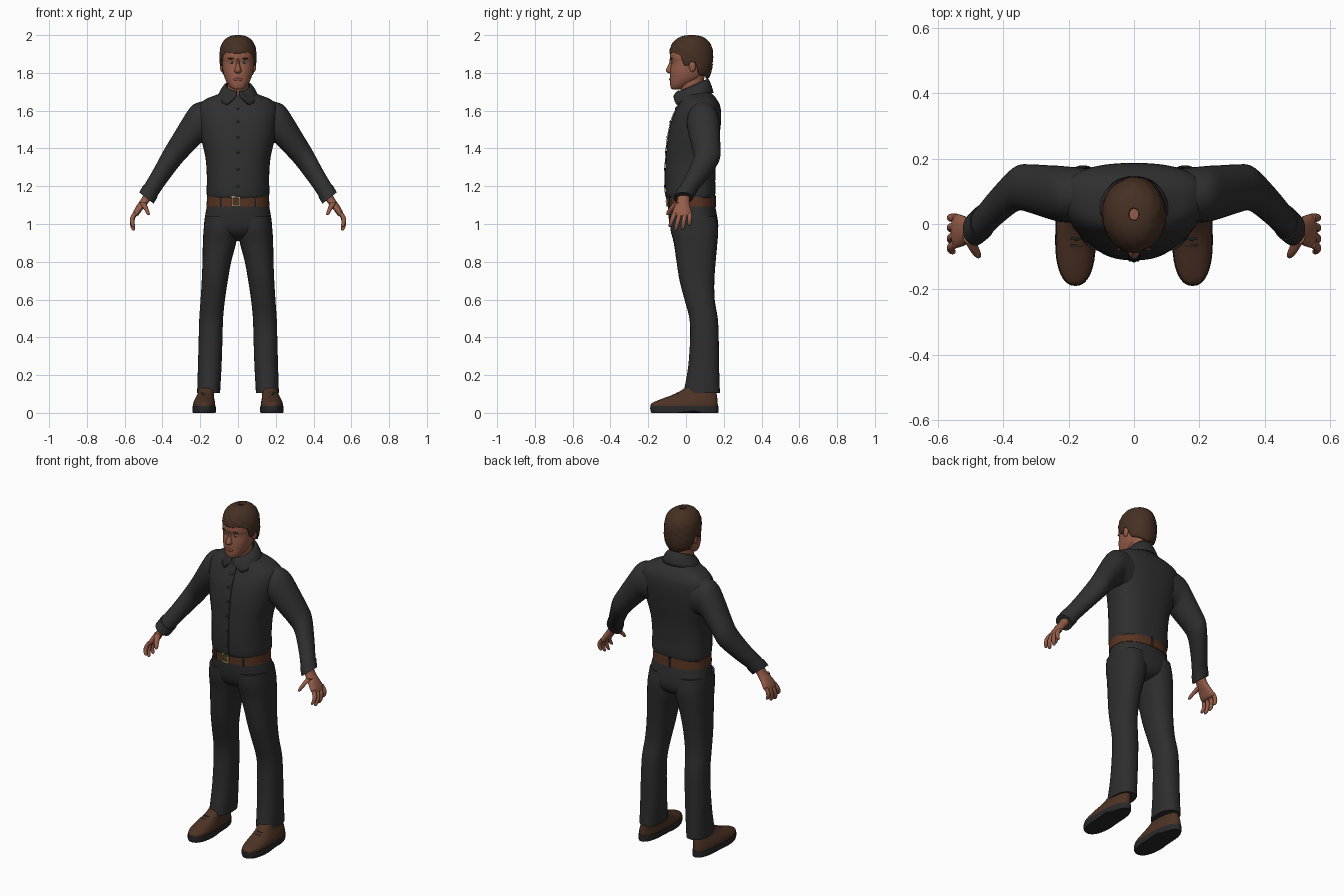
import bpy, bmesh, math
from mathutils import Vector

def material(name, r, g, b):
    m = bpy.data.materials.new(name)
    m.diffuse_color = (r, g, b, 1)
    return m

SKIN = material("skin", .30, .108, .066)
LIPS = material("lip", .22, .07, .05)
HAIR = material("hair brown", .062, .030, .017)
SHIRT = material("shirt charcoal", .029, .029, .030)
CLOTH = material("trouser charcoal", .027, .027, .028)
LEATHER = material("shoe brown", .075, .033, .018)
RUBBER = material("sole black", .022, .022, .024)
BELT = material("belt brown", .10, .034, .016)
BRASS = material("buckle brass", .40, .32, .15)
WHITE = material("eye white", .42, .42, .42)

# ---------- helpers ----------
def spline(rows, k=4):
    """Catmull-Rom interpolation through rows of numbers."""
    out = []
    for i in range(len(rows) - 1):
        a, b, c, d = rows[max(i - 1, 0)], rows[i], rows[i + 1], rows[min(i + 2, len(rows) - 1)]
        for s in range(k):
            t = s / k
            out.append([.5 * (2*q + (r - p)*t + (2*p - 5*q + 4*r - s4)*t*t + (3*q - p - 3*r + s4)*t**3)
                        for p, q, r, s4 in zip(a, b, c, d)])
    return out + [list(rows[-1])]

def table(x, pts):
    for (a, p), (b, q) in zip(pts, pts[1:]):
        if x <= b:
            return p + (q - p) * (x - a) / (b - a)
    return pts[-1][1]

def power(v, n):
    return math.copysign(abs(v) ** (2 / n), v)

def skin_rings(name, rings, mat, mirror=False, caps=True, closed=True):
    bm = bmesh.new()
    vs = [[bm.verts.new(p) for p in ring] for ring in rings]
    n = len(rings[0])
    for lo, hi in zip(vs, vs[1:]):
        for j in range(n if closed else n - 1):
            bm.faces.new((lo[j], lo[(j + 1) % n], hi[(j + 1) % n], hi[j]))
    if caps:
        bm.faces.new(vs[0])
        bm.faces.new(vs[-1])
    bmesh.ops.recalc_face_normals(bm, faces=bm.faces)
    return finish(name, bm, mat, mirror)

def finish(name, bm, mat, mirror=False):
    me = bpy.data.meshes.new(name)
    bm.to_mesh(me)
    bm.free()
    ob = bpy.data.objects.new(name, me)
    bpy.context.collection.objects.link(ob)
    me.materials.append(mat)
    if mirror:
        ob.modifiers.new("mirror", 'MIRROR').use_clip = False
    return ob

def loft(name, rows, mat, mirror=False, n=2.3, f=.5, sides=32, k=4):
    """Stack of level sections: rows are (z, x centre, x radius, y front, y back)."""
    rings = []
    for z, xc, rx, yf, yb in spline(rows, k):
        yc = yf + (yb - yf) * f
        ring = []
        for j in range(sides):
            a = 2 * math.pi * j / sides
            s = power(math.sin(a), n)
            ring.append((xc + rx * power(math.cos(a), n), yc + s * (yb - yc if s > 0 else yc - yf), z))
        rings.append(ring)
    return skin_rings(name, rings, mat, mirror)

def blob(name, at, size, mat, mirror=False):
    bm = bmesh.new()
    bmesh.ops.create_uvsphere(bm, u_segments=16, v_segments=10, radius=1)
    for v in bm.verts:
        v.co = Vector(at) + Vector(c * s for c, s in zip(v.co, size))
    return finish(name, bm, mat, mirror)

def box(name, at, size, mat, mirror=False):
    bm = bmesh.new()
    bmesh.ops.create_cube(bm, size=1)
    for v in bm.verts:
        v.co = Vector(at) + Vector(c * s for c, s in zip(v.co, size))
    return finish(name, bm, mat, mirror)

# ---------- shirt ----------
TORSO = [(1.135, 0, .158, -.098, .145), (1.16, 0, .166, -.108, .155), (1.25, 0, .165, -.111, .155),
         (1.35, 0, .172, -.107, .161), (1.45, 0, .195, -.098, .175), (1.55, 0, .212, -.077, .186),
         (1.62, 0, .212, -.047, .182), (1.66, 0, .172, -.030, .163), (1.69, 0, .10, -.022, .138),
         (1.72, 0, .062, -.012, .11)]
loft("shirt_body", TORSO, SHIRT, n=2.4, f=.62, sides=48)

# sleeve sections from the silhouette: top x,z, bottom x,z, y centre, y radius
SLEEVE = [(.14, 1.655, .14, 1.42, .09, .08), (.205, 1.645, .19, 1.43, .09, .085),
          (.25, 1.62, .215, 1.41, .093, .085), (.30, 1.545, .25, 1.375, .10, .08),
          (.345, 1.47, .288, 1.335, .108, .074), (.39, 1.396, .325, 1.29, .108, .068),
          (.45, 1.285, .385, 1.21, .055, .058), (.497, 1.205, .428, 1.147, .005, .05),
          (.512, 1.175, .444, 1.12, -.01, .047)]

def sleeve(name, rows, grow=0):
    rings = []
    for xt, zt, xb, zb, yc, ry in spline(rows):
        mid = Vector(((xt + xb) / 2, yc, (zt + zb) / 2))
        up = Vector(((xt - xb) / 2, 0, (zt - zb) / 2))
        up += up.normalized() * grow
        rings.append([mid + up * math.cos(a) + Vector((0, (ry + grow) * math.sin(a), 0))
                      for a in (2 * math.pi * j / 32 for j in range(32))])
    skin_rings(name, rings, SHIRT, True)

sleeve("sleeve", SLEEVE)
sleeve("cuff", [SLEEVE[-2], (.52, 1.165, .45, 1.11, -.015, .047)], .004)

# folded collar, open at the front
def collar_ring(t):
    ring = []
    for d in range(6, 355, 6):
        a, m = math.radians(d), min(d, 360 - d)
        s, c = math.sin(a), math.cos(a)
        top = Vector((.064 * s, .042 - .074 * c, 1.737 - .033 * c))
        drop = table(m, [(0, .015), (32, .078), (60, .07), (110, .07), (180, .075)])
        low = Vector((.112 * s, .038 - (.108 if c < 0 else .105) * c, top.z - drop))
        p = top.lerp(low, t)
        ring.append(p + Vector((0, 0, .012 * math.sin(math.pi * t))))
    return ring
collar = skin_rings("collar", [collar_ring(t / 6) for t in range(7)], SHIRT, caps=False, closed=False)
collar.modifiers.new("thickness", 'SOLIDIFY').thickness = .008

# front placket and buttons
front = [r for r in spline(TORSO) if r[0] < 1.665]
skin_rings("placket", [[(-.017, r[3] - .001, r[0]), (-.015, r[3] - .004, r[0]), (.015, r[3] - .004, r[0]),
                        (.017, r[3] - .001, r[0])] for r in front], SHIRT)
for z in (1.20, 1.29, 1.38, 1.46, 1.54, 1.61):
    y = table(z, [(r[0], r[3]) for r in front])
    blob("button", (0, y - .004, z), (.007, .003, .007), RUBBER)

# ---------- belt and buckle ----------
loft("belt", [(1.092, 0, .167, -.098, .157), (1.146, 0, .164, -.099, .153)], BELT, n=2.3, f=.55, sides=48, k=1)
for dz in (-.024, .024):
    box("buckle_bar", (-.012, -.102, 1.12 + dz), (.044, .010, .008), BRASS)
for dx in (-.019, .019):
    box("buckle_side", (-.012 + dx, -.102, 1.12), (.007, .010, .05), BRASS)
box("buckle_prong", (-.004, -.104, 1.12), (.026, .008, .006), BRASS)
box("front_belt_loop", (.09, -.077, 1.12), (.012, .02, .062), CLOTH, True)
box("back_belt_loop", (0, .154, 1.12), (.012, .012, .062), CLOTH)

# ---------- trousers ----------
loft("trouser_seat", [(1.105, 0, .162, -.094, .152), (1.05, 0, .173, -.093, .163), (.99, 0, .178, -.085, .171),
                      (.95, 0, .15, -.065, .162), (.925, 0, .09, -.03, .14), (.91, 0, .04, .01, .10)],
     CLOTH, f=.55, sides=48)
LEG = [(1.04, .0, .174, -.085, .16), (.97, .0, .182, -.082, .17), (.90, .010, .186, -.065, .166),
       (.80, .036, .188, -.050, .157), (.70, .054, .192, -.034, .150), (.60, .069, .198, -.008, .152),
       (.50, .079, .205, .018, .168), (.40, .082, .208, .022, .173), (.25, .087, .212, .012, .175),
       (.12, .094, .216, -.010, .179), (.105, .094, .216, -.012, .179)]
loft("trouser_leg", [(z, (a + b) / 2, (b - a) / 2, f, k) for z, a, b, f, k in LEG], CLOTH, True)

# ---------- shoes ----------
loft("shoe_upper", [(.025, .179, .059, -.185, .168), (.05, .179, .058, -.183, .168), (.072, .177, .052, -.135, .166),
                    (.09, .173, .046, -.085, .164), (.11, .168, .042, -.04, .16), (.135, .162, .042, -.002, .155)],
     LEATHER, True, f=.38)
sole = loft("shoe_sole", [(0, .179, .060, -.183, .170), (.012, .179, .062, -.189, .172), (.036, .179, .061, -.189, .171)],
            RUBBER, True, f=.38, k=2)
for v in sole.data.vertices:  # raised arch in front of the heel
    if v.co.z < .02:
        v.co.z += .014 * max(0, 1 - abs(v.co.y - .035) / .05)
for y in (-.045, -.065, -.085):
    blob("shoe_lace", (.174, y, .094 + (y + .065) * .5), (.022, .005, .005), RUBBER, True)

# ---------- hands ----------
loft("palm", [(1.17, .468, .026, -.045, .022), (1.13, .488, .026, -.046, .018), (1.10, .510, .025, -.058, .020),
              (1.07, .531, .021, -.070, .028), (1.048, .543, .017, -.072, .031), (1.04, .547, .008, -.06, .02)],
     SKIN, True, sides=20)
for name, y0, y1, tip in (("index", -.060, -.086, .985), ("middle", -.032, -.056, .965),
                          ("ring", -.005, -.018, .970), ("little", .020, .018, .990)):
    rows = []
    for t, x, r in ((0, .543, .012), (.35, .558, .0125), (.7, .560, .011), (.93, .554, .009), (1, .552, .003)):
        y = y0 + (y1 - y0) * t
        rows.append((1.06 + (tip - 1.06) * t, x, r, y - r, y + r))
    loft(name + "_finger", rows, SKIN, True, n=2, sides=12, k=3)
loft("thumb", [(1.115, .505, .018, -.060, -.015), (1.09, .492, .014, -.086, -.048), (1.068, .481, .011, -.101, -.072),
               (1.052, .475, .008, -.105, -.086), (1.048, .474, .003, -.102, -.094)], SKIN, True, n=2, sides=14)

# ---------- head ----------
loft("neck", [(1.64, 0, .058, -.018, .11), (1.70, 0, .055, -.027, .095), (1.75, 0, .057, -.035, .095),
              (1.80, 0, .06, -.03, .10)], SKIN)
loft("head", [(1.712, 0, .018, -.070, -.03), (1.72, 0, .036, -.080, -.01), (1.745, 0, .056, -.085, .04),
              (1.775, 0, .071, -.085, .085), (1.81, 0, .080, -.084, .105), (1.855, 0, .084, -.079, .118),
              (1.882, 0, .085, -.085, .122), (1.93, 0, .083, -.077, .12), (1.965, 0, .06, -.045, .1),
              (1.98, 0, .03, -.01, .06)], SKIN, sides=40)
loft("nose", [(1.88, 0, .008, -.085, -.05), (1.845, 0, .010, -.092, -.05), (1.818, 0, .017, -.106, -.05),
              (1.805, 0, .018, -.103, -.05), (1.796, 0, .009, -.088, -.05)], SKIN, n=2, sides=16)
blob("eye", (.032, -.0725, 1.855), (.013, .006, .0065), WHITE, True)
blob("iris", (.032, -.0765, 1.855), (.0055, .003, .0055), RUBBER, True)
blob("eyebrow", (.034, -.077, 1.876), (.019, .006, .0045), HAIR, True)
blob("lips", (0, -.083, 1.766), (.025, .006, .008), LIPS)
blob("ear", (.086, .034, 1.835), (.010, .018, .03), SKIN, True)

# wavy cap of hair, its lower edge following the hairline
HAIRLINE = [(0, 1.903), (40, 1.908), (60, 1.893), (70, 1.838), (80, 1.838), (87, 1.86), (100, 1.855),
            (114, 1.79), (180, 1.765)]
rings = []
for i in range(25):
    ring = []
    for j in range(90):
        d = j * 4
        a, low = math.radians(d), table(min(d, 360 - d), HAIRLINE)
        z = low + (1.9995 - low) * math.sin(i / 24 * math.pi / 2)
        h = (z - 1.88) / (.12 if z > 1.88 else .15)
        r = max(1 - abs(h) ** 2.5, 0) ** .4
        r *= 1 - .02 * (1 + math.sin(7 * a + 60 * z) * math.cos(90 * z + 3 * a))
        c = math.cos(a)
        ring.append((.100 * r * math.sin(a), .03 - (.121 if c > 0 else .116) * r * c, z))
    rings.append(ring)
hair = skin_rings("hair", rings, HAIR, caps=False)
hair.modifiers.new("thickness", 'SOLIDIFY').thickness = .014

# ---------- smooth shading ----------
for ob in bpy.context.scene.objects:
    ob.select_set(True)
    bpy.context.view_layer.objects.active = ob
bpy.ops.object.shade_smooth_by_angle(angle=math.radians(42))
